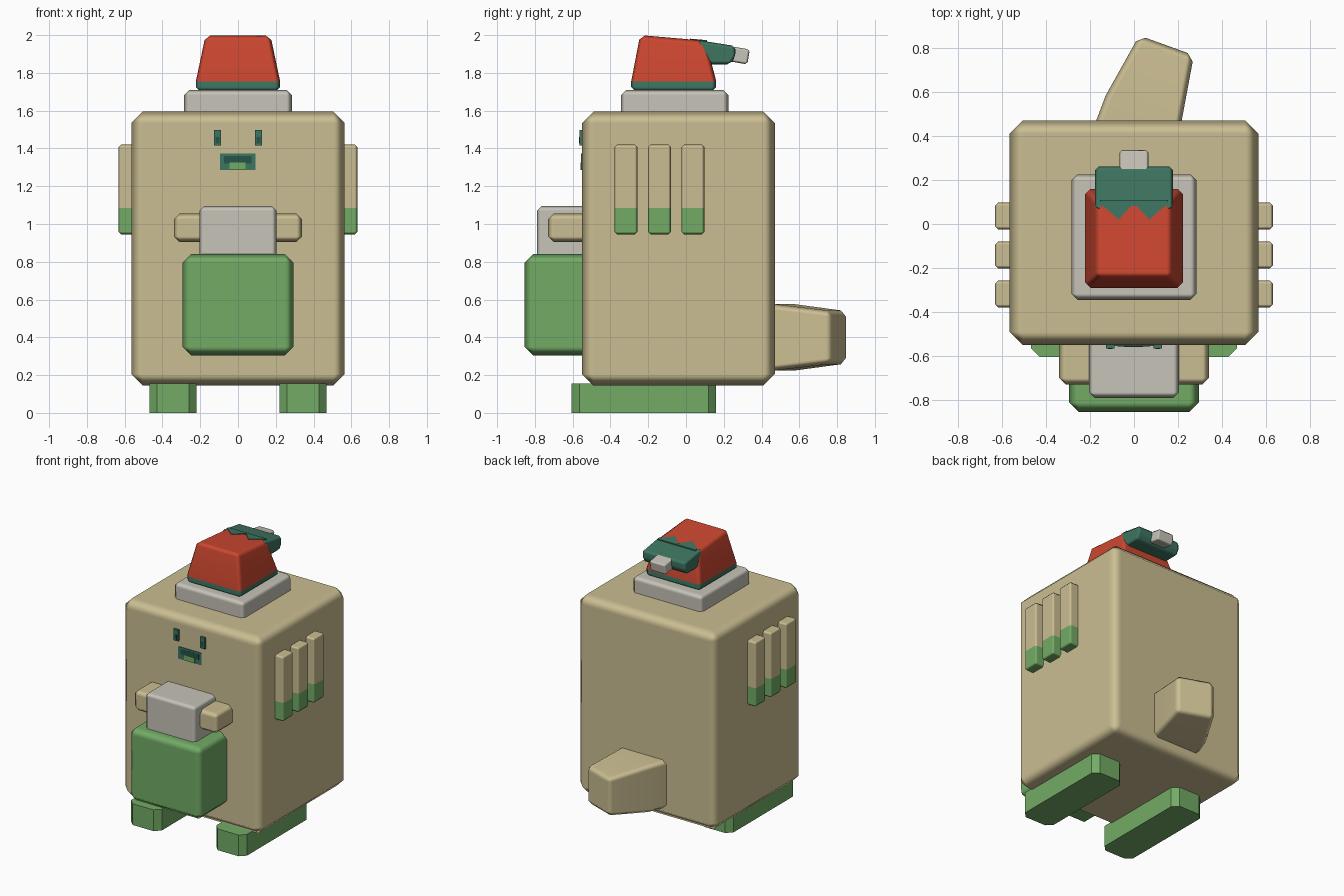
import bpy, bmesh, math
from mathutils import Vector

cube = bpy.data.objects.get("Cube")
if cube:
    bpy.data.objects.remove(cube, do_unlink=True)


def material(name, r, g, b):
    """Flat material from sRGB bytes, stored as linear values."""
    lin = [((c / 255 + 0.055) / 1.055) ** 2.4 for c in (r, g, b)] + [1]
    m = bpy.data.materials.new(name)
    m.use_nodes = True
    m.diffuse_color = lin
    m.node_tree.nodes["Principled BSDF"].inputs["Base Color"].default_value = lin
    return m


TAN = material("tan", 203, 190, 146)
GREEN = material("leaf green", 114, 171, 101)
TEAL = material("dark teal", 62, 117, 97)
DEEP = material("deep teal", 38, 84, 70)
RED = material("brick red", 205, 71, 48)
GREY = material("warm grey", 199, 195, 184)


def loft(name, rings, mats, bevel=0.0):
    """Join matching rings of points; each section takes its own material."""
    bm = bmesh.new()
    loops = [[bm.verts.new(p) for p in ring] for ring in rings]
    n = len(loops[0])
    for s in range(len(loops) - 1):
        a, b = loops[s], loops[s + 1]
        for i in range(n):
            j = (i + 1) % n
            bm.faces.new((a[i], a[j], b[j], b[i])).material_index = min(s, len(mats) - 1)
    bm.faces.new(loops[0])
    bm.faces.new(loops[-1]).material_index = len(mats) - 1
    bmesh.ops.recalc_face_normals(bm, faces=bm.faces)
    mesh = bpy.data.meshes.new(name)
    bm.to_mesh(mesh)
    bm.free()
    for m in mats:
        mesh.materials.append(m)
    obj = bpy.data.objects.new(name, mesh)
    bpy.context.collection.objects.link(obj)
    if bevel:
        mesh.shade_smooth()
        mod = obj.modifiers.new("soft edges", "BEVEL")
        mod.width = bevel
        mod.segments = 1
        mod.limit_method = "ANGLE"
        mod.angle_limit = math.radians(30)
        mod.harden_normals = True
    return obj


def rect(x0, x1, y0, y1, z, z_back=None, cut=0.0):
    """Rectangle ring, optionally sloped to the back or with cut corners."""
    zb = z if z_back is None else z_back
    if not cut:
        return [(x0, y0, z), (x1, y0, z), (x1, y1, zb), (x0, y1, zb)]
    c = cut
    flat = [(x0 + c, y0), (x1 - c, y0), (x1, y0 + c), (x1, y1 - c),
            (x1 - c, y1), (x0 + c, y1), (x0, y1 - c), (x0, y0 + c)]
    return [(x, y, z) for x, y in flat]


def box(name, xs, ys, zs, mat, bevel=0.0):
    return loft(name, [rect(*xs, *ys, z) for z in zs], [mat], bevel)


# Body and the things held on its front
box("body", (-0.565, 0.565), (-0.55, 0.47), (0.145, 1.595), TAN, 0.06)
box("belly_pouch", (-0.295, 0.295), (-0.855, -0.5), (0.305, 0.84), GREEN, 0.045)
box("pouch_block", (-0.205, 0.205), (-0.79, -0.5), (0.7, 1.095), GREY, 0.025)
for side, name in ((1, "left"), (-1, "right")):
    xs = sorted((side * 0.15, side * 0.34))
    box(name + "_hand", xs, (-0.73, -0.5), (0.905, 1.055), TAN, 0.03)

    # Feet with cut corners
    xs = sorted((side * 0.22, side * 0.468))
    loft(name + "_foot", [rect(*xs, -0.605, 0.16, z, cut=0.04) for z in (0, 0.155)], [GREEN])

    # Side ribs with green lower ends
    xs = sorted((side * 0.5, side * 0.632))
    for i in range(3):
        y = -0.318 + i * 0.177
        rings = [rect(*xs, y - 0.061, y + 0.061, z) for z in (0.945, 1.085, 1.42)]
        loft(f"{name}_rib_{i + 1}", rings, [GREEN, TAN], 0.014)

    # Eyes
    x = side * 0.108
    box(name + "_eye", (x - 0.019, x + 0.019), (-0.565, -0.54), (1.415, 1.497), TEAL)
    box(name + "_pupil", (x - 0.01, x + 0.01), (-0.567, -0.56), (1.425, 1.46), DEEP)

# Mouth
box("mouth", (-0.095, 0.092), (-0.555, -0.549), (1.285, 1.373), TEAL)
box("mouth_inside", (-0.075, 0.072), (-0.556, -0.55), (1.32, 1.36), DEEP)
box("tongue", (-0.045, 0.04), (-0.558, -0.55), (1.287, 1.325), GREEN)

# Tail, a tapered block turned to one side
axis = Vector((0.34, 0.94, 0)).normalized()
across = Vector((axis.y, -axis.x, 0))
end = Vector((0.148, 0.812, 0.4))
rings = []
for back, w, h in ((0.5, 0.185, 0.176), (0.31, 0.183, 0.176), (0, 0.132, 0.139)):
    c = end - axis * back
    rings.append([c + across * (w * u) + Vector((0, 0, h * v))
                  for u, v in ((-1, -1), (1, -1), (1, 1), (-1, 1))])
loft("tail", rings, [TAN], 0.03)

# Hat
box("hat_brim", (-0.285, 0.285), (-0.345, 0.225), (1.57, 1.71), GREY, 0.028)
loft("hat_crown", [rect(-0.223, 0.223, -0.29, 0.16, 1.7),
                   rect(-0.223, 0.223, -0.29, 0.16, 1.755),
                   rect(-0.172, 0.172, -0.243, 0.105, 2.0, 1.97)], [TEAL, RED], 0.025)

# Zigzag trim lying on the sloped hat top
zigzag = [(-0.155, 0.095), (-0.07, 0.02), (0, 0.095), (0.07, 0.02), (0.155, 0.095),
          (0.155, 0.11), (-0.155, 0.11)]
loft("hat_zigzag", [[(x, y, 1.979 - 0.086 * y + dz) for x, y in zigzag]
                    for dz in (-0.004, 0.004)], [TEAL])

# Hanging hat end and its tip
profile = [(0.06, 1.974), (0.262, 1.942), (0.262, 1.885), (0.235, 1.845), (0.09, 1.845)]
loft("hat_end", [[(x, y, z) for y, z in profile] for x in (-0.178, 0.178)], [TEAL], 0.018)
tip = box("hat_tip", (-0.066, 0.066), (-0.055, 0.045), (-0.04, 0.04), GREY, 0.012)
tip.location = (0, 0.287, 1.892)
tip.rotation_euler.x = -0.17
